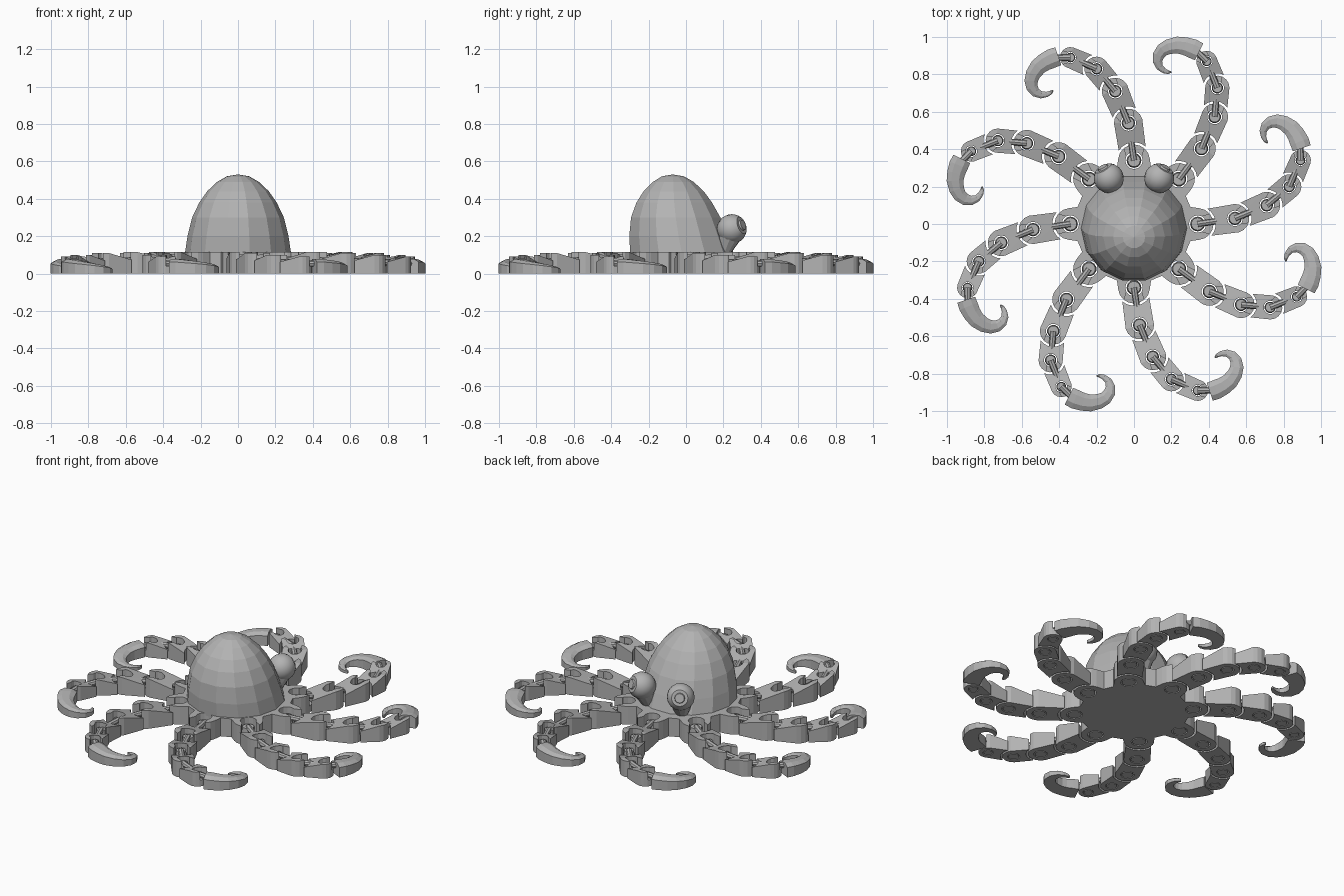
import bpy, bmesh, math
from mathutils import Vector, Matrix

if "Cube" in bpy.data.objects:
    bpy.data.objects.remove(bpy.data.objects["Cube"])

grey = bpy.data.materials.new("grey")
grey.diffuse_color = (0.45, 0.45, 0.45, 1)
grey.use_nodes = True
grey.node_tree.nodes["Principled BSDF"].inputs["Base Color"].default_value = grey.diffuse_color


def add(name, bm):
    bmesh.ops.recalc_face_normals(bm, faces=bm.faces)
    me = bpy.data.meshes.new(name)
    bm.to_mesh(me)
    bm.free()
    me.materials.append(grey)
    ob = bpy.data.objects.new(name, me)
    bpy.context.collection.objects.link(ob)
    return ob


def prism(bm, outline, z0, top):
    """Extrude a plan outline; top is a function giving the height at a point."""
    low = [bm.verts.new((p[0], p[1], z0)) for p in outline]
    high = [bm.verts.new((p[0], p[1], top(p))) for p in outline]
    n = len(low)
    bm.faces.new(low)
    bm.faces.new(high)
    for i in range(n):
        bm.faces.new((low[i], low[(i + 1) % n], high[(i + 1) % n], high[i]))


def arc(c, r, a0, a1, n):
    return [Vector((c[0] + r * math.cos(a0 + (a1 - a0) * i / n),
                    c[1] + r * math.sin(a0 + (a1 - a0) * i / n))) for i in range(n + 1)]


def cone(bm, r1, r2, depth, mat, seg=12):
    bmesh.ops.create_cone(bm, cap_ends=True, segments=seg, radius1=r1, radius2=r2,
                          depth=depth, matrix=mat)


def cut(ob, sockets):
    """Cut round pin holes and flared slots; sockets are (point, heading, radius)."""
    for c, a, r in sockets:
        hole, slot = bmesh.new(), bmesh.new()
        cone(hole, r * 0.55, r * 0.55, 0.5, Matrix.Translation((c[0], c[1], 0.1)))
        d = Vector((math.cos(a), math.sin(a)))
        s = Vector((-d.y, d.x))
        b, e = Vector(c) - d * 0.01, Vector(c) + d * r * 1.3
        prism(slot, [b - s * r * .35, e - s * r * .8, e + s * r * .8, b + s * r * .35],
              0.04, lambda p: 0.3)
        for bm in (hole, slot):
            tool = add("cutter", bm)
            mod = ob.modifiers.new("cut", "BOOLEAN")
            mod.operation, mod.solver, mod.object = "DIFFERENCE", "EXACT", tool
            bpy.context.view_layer.update()
            dg = bpy.context.evaluated_depsgraph_get()
            me = bpy.data.meshes.new_from_object(ob.evaluated_get(dg))
            ob.modifiers.clear()
            ob.data = me
            bpy.data.objects.remove(tool)


# Joints of one arm: position, knuckle radius, block height
J = [Vector(p) for p in ((.34, 0), (.54, .03), (.71, .10), (.83, .20), (.89, .34))]
R = [.085, .077, .072, .065, .056]
H = [.12, .115, .11, .10, .09]
dirs = [(J[i + 1] - J[i]).normalized() for i in range(4)] + [Vector((0, 1))]
ang = [math.atan2(d.y, d.x) for d in dirs]
parts = []


def link_pin(i, length):
    """Pin standing in the previous socket, with the bar that carries it."""
    bm = bmesh.new()
    z = H[i] * 0.66
    cone(bm, R[i] * .47, R[i] * .4, z, Matrix.Translation((J[i].x, J[i].y, z / 2)))
    mid = J[i] + dirs[i] * length / 2
    rot = Vector((dirs[i].x, dirs[i].y, 0)).to_track_quat('Z', 'Y').to_matrix().to_4x4()
    cone(bm, .018, .016, length, Matrix.Translation((mid.x, mid.y, z - .006)) @ rot, 8)
    parts.append(add(f"arm_pin_{i + 1}", bm))


# Four arm links: hollow inner end, rounded outer end with a socket
for i in range(4):
    a, L = ang[i], (J[i + 1] - J[i]).length
    g = R[i] + .012
    inner = arc(J[i], g, a + .85, a - .85, 6)
    outer = arc(J[i + 1], R[i + 1], a - 1.45, a + 1.45, 8)
    lo = H[i] * 0.62

    def top(p, i=i, lo=lo, L=L):
        t = ((Vector(p) - J[i]).dot(dirs[i]) - .05) / (L - .05)
        return lo + (H[i + 1] - lo) * min(1, max(0, t))
    bm = bmesh.new()
    prism(bm, inner + outer, 0, top)
    bmesh.ops.triangulate(bm, faces=[f for f in bm.faces if len(f.verts) > 4])
    ob = add(f"arm_link_{i + 1}", bm)
    cut(ob, [(J[i + 1], ang[i + 1], R[i + 1])])
    parts.append(ob)
    link_pin(i, L * 0.75)
link_pin(4, .11)

# Curled arm tip: tapering swept section (x, y, half width, height)
path = [(.897, .405, .050, .078), (.885, .44, .052, .077), (.865, .48, .048, .072),
        (.84, .513, .045, .067), (.80, .54, .04, .06), (.765, .55, .036, .053),
        (.73, .545, .031, .045), (.703, .525, .025, .038), (.69, .495, .019, .031),
        (.693, .465, .014, .025), (.703, .445, .01, .021), (.715, .433, .004, .017)]
bm = bmesh.new()
rings = []
for k, (x, y, w, h) in enumerate(path):
    p, q = path[max(k - 1, 0)], path[min(k + 1, len(path) - 1)]
    t = Vector((q[0] - p[0], q[1] - p[1])).normalized()
    n = Vector((t.y, -t.x))
    rings.append([bm.verts.new((x + n.x * w * u, y + n.y * w * u, z)) for u, z in
                  ((-1, 0), (1, 0), (1, h * .8), (.45, h), (-.45, h), (-1, h * .8))])
for r, s in zip(rings, rings[1:]):
    for j in range(6):
        bm.faces.new((r[j], r[(j + 1) % 6], s[(j + 1) % 6], s[j]))
bm.faces.new(rings[0])
bm.faces.new(rings[-1])
parts.append(add("arm_tip", bm))

# Repeat the arm around the body
for ob in parts:
    for k in range(1, 8):
        c = ob.copy()
        c.rotation_euler.z = k * math.pi / 4
        bpy.context.collection.objects.link(c)

# Base plate with eight rounded socket lobes
outline, sockets = [], []
for k in range(8):
    a = k * math.pi / 4
    c = (.34 * math.cos(a), .34 * math.sin(a))
    outline += arc(c, R[0], a - 1.45, a + 1.45, 8)
    m = a + math.pi / 8
    outline += arc((0, 0), .315, m - .1, m + .1, 1)
    sockets.append((c, a, R[0]))
bm = bmesh.new()
prism(bm, outline, 0, lambda p: .115)
cut(add("base_plate", bm), sockets)

# Faceted head leaning slightly forward: z, centre y, radius
prof = [(.10, -.02, .285), (.20, -.04, .27), (.30, -.055, .245), (.38, -.063, .207),
        (.44, -.066, .165), (.49, -.068, .112), (.52, -.07, .06)]
bm = bmesh.new()
rings = []
for z, cy, r in prof:
    rings.append([bm.verts.new((r * math.cos(j * math.pi / 7), cy + r * math.sin(j * math.pi / 7), z))
                  for j in range(14)])
for r, s in zip(rings, rings[1:]):
    for j in range(14):
        bm.faces.new((r[j], r[(j + 1) % 14], s[(j + 1) % 14], s[j]))
tip = bm.verts.new((0, -.07, .53))
for j in range(14):
    bm.faces.new((rings[-1][j], rings[-1][(j + 1) % 14], tip))
bm.faces.new(rings[0])
head = add("head", bm)

# Eyes: ball with a flat raised pupil, on a tapered stalk
for side, sx in (("left", -1), ("right", 1)):
    c = Vector((sx * .135, .245, .238))
    look = Vector((sx * .45, .8, .3)).normalized()
    rot = look.to_track_quat('Z', 'Y').to_matrix().to_4x4()
    bm = bmesh.new()
    bmesh.ops.create_uvsphere(bm, u_segments=16, v_segments=10, radius=.08,
                              matrix=Matrix.Translation(c) @ rot)
    bmesh.ops.bisect_plane(bm, geom=bm.verts[:] + bm.edges[:] + bm.faces[:],
                           plane_co=c + look * .064, plane_no=look, clear_outer=True)
    bmesh.ops.holes_fill(bm, edges=[e for e in bm.edges if e.is_boundary])
    eye = add(f"{side}_eye", bm)
    bm = bmesh.new()
    cone(bm, .032, .027, .016, Matrix.Translation(c + look * .066) @ rot)
    add(f"{side}_pupil", bm)
    bm = bmesh.new()
    foot = Vector((sx * .115, .20, .11))
    axis = c - foot
    rot = axis.to_track_quat('Z', 'Y').to_matrix().to_4x4()
    cone(bm, .035, .076, axis.length, Matrix.Translation((c + foot) / 2) @ rot)
    add(f"{side}_eye_stalk", bm)
    bpy.context.view_layer.objects.active = eye
    bpy.ops.object.select_all(action='DESELECT')
    eye.select_set(True)
    bpy.ops.object.shade_smooth_by_angle(angle=math.radians(35))
